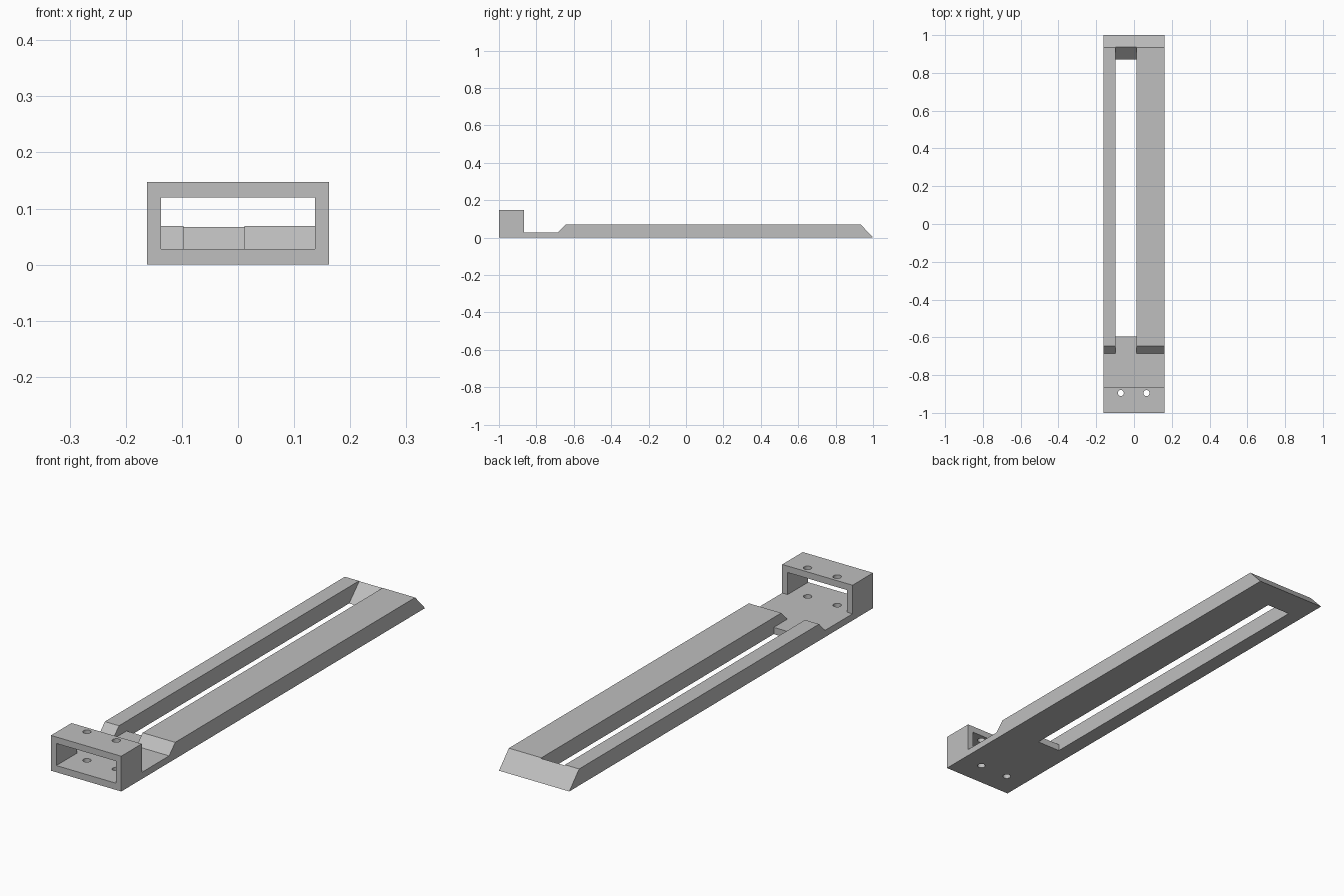
import bpy
import bmesh
import math
from mathutils import Matrix

cube = bpy.data.objects.get("Cube")
if cube:
    bpy.data.objects.remove(cube, do_unlink=True)

HALF_WIDTH = 0.162
FLOOR = 0.028      # top of the thin plate
TOP = 0.069        # top of the rails
BRIDGE_TOP = 0.147

grey = bpy.data.materials.new("plain grey")
grey.use_nodes = True
grey.diffuse_color = (0.52, 0.52, 0.52, 1)
grey.node_tree.nodes["Principled BSDF"].inputs["Base Color"].default_value = grey.diffuse_color


def finish(name, bm):
    bmesh.ops.recalc_face_normals(bm, faces=bm.faces)
    mesh = bpy.data.meshes.new(name)
    bm.to_mesh(mesh)
    bm.free()
    mesh.materials.append(grey)
    obj = bpy.data.objects.new(name, mesh)
    bpy.context.collection.objects.link(obj)
    return obj


def extrude_profile(name, profile, x0, x1):
    """Solid made by sweeping a (y, z) outline from x0 to x1."""
    bm = bmesh.new()
    face = bm.faces.new([bm.verts.new((x0, y, z)) for y, z in profile])
    swept = bmesh.ops.extrude_face_region(bm, geom=[face])["geom"]
    verts = [v for v in swept if isinstance(v, bmesh.types.BMVert)]
    bmesh.ops.translate(bm, verts=verts, vec=(x1 - x0, 0, 0))
    return finish(name, bm)


def drill(name, x, y, radius):
    bm = bmesh.new()
    bmesh.ops.create_cone(bm, cap_ends=True, segments=24, radius1=radius, radius2=radius,
                          depth=0.5, matrix=Matrix.Translation((x, y, 0.07)))
    return finish(name, bm)


# Body: tapered bar, thin plate and strap bridge in one side outline
body = extrude_profile("slotted_bar_with_bridge", [
    (-1, 0), (1, 0), (0.935, TOP), (-0.645, TOP), (-0.685, FLOOR),
    (-0.865, FLOOR), (-0.865, BRIDGE_TOP), (-1, BRIDGE_TOP)], -HALF_WIDTH, HALF_WIDTH)

cutters = [
    # Long slot, leaving a tongue at the front and a slanted far end
    extrude_profile("slot_cutter", [
        (-0.595, -0.07), (0.80, -0.07), (0.97, 0.10), (-0.72, 0.10),
        (-0.72, FLOOR), (-0.595, FLOOR)], -0.097, 0.012),
    # Opening through the bridge
    extrude_profile("bridge_cutter", [
        (-1.1, FLOOR), (-0.84, FLOOR), (-0.84, 0.12), (-1.1, 0.12)], -0.137, 0.137),
    # Screw holes through bridge and plate
    drill("left_hole_cutter", 0.066, -0.895, 0.016),
    drill("right_hole_cutter", -0.070, -0.895, 0.016),
]

for cutter in cutters:
    cutter.hide_render = True
    mod = body.modifiers.new(cutter.name, 'BOOLEAN')
    mod.operation = 'DIFFERENCE'
    mod.solver = 'EXACT'
    mod.object = cutter

# Bake the cuts and remove the cutters
graph = bpy.context.evaluated_depsgraph_get()
result = bpy.data.meshes.new_from_object(body.evaluated_get(graph))
body.modifiers.clear()
body.data = result
for cutter in cutters:
    bpy.data.objects.remove(cutter, do_unlink=True)

# Smooth only the hole walls
bpy.context.view_layer.objects.active = body
body.select_set(True)
bpy.ops.object.shade_smooth_by_angle(angle=math.radians(30))
